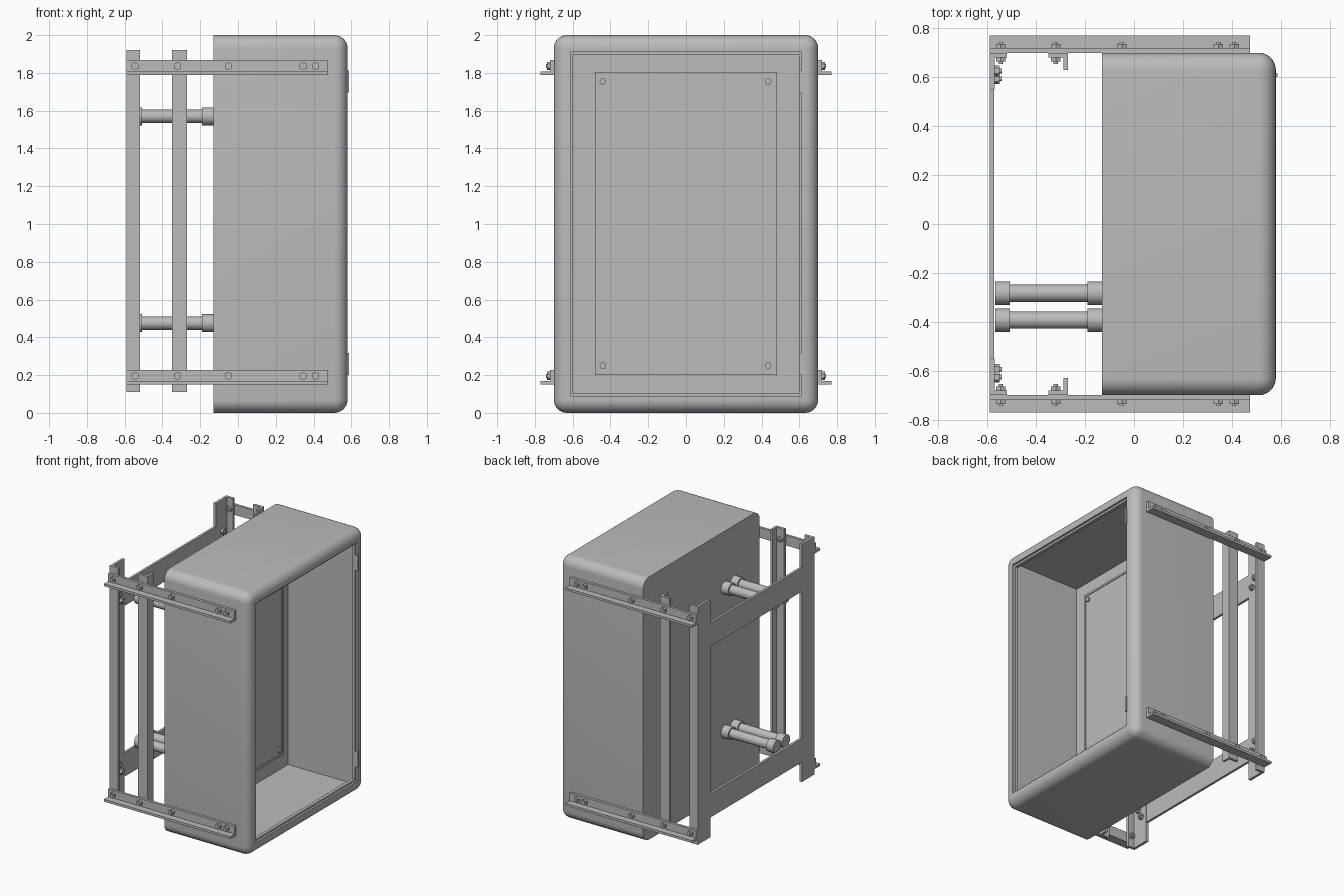
import bpy, bmesh, math
from mathutils import Matrix, Vector

old = bpy.data.objects.get("Cube")
if old:
    bpy.data.objects.remove(old, do_unlink=True)

grey = bpy.data.materials.new("light_grey_metal")
grey.use_nodes = True
grey.diffuse_color = (0.5, 0.5, 0.5, 1)
bsdf = next(n for n in grey.node_tree.nodes if n.type == 'BSDF_PRINCIPLED')
bsdf.inputs["Base Color"].default_value = (0.5, 0.5, 0.5, 1)


def finish(bm, name, smooth=False):
    bmesh.ops.recalc_face_normals(bm, faces=bm.faces)
    mesh = bpy.data.meshes.new(name)
    bm.to_mesh(mesh)
    bm.free()
    mesh.materials.append(grey)
    ob = bpy.data.objects.new(name, mesh)
    bpy.context.collection.objects.link(ob)
    if smooth:
        shade(ob)
    return ob


def activate(ob):
    bpy.ops.object.select_all(action='DESELECT')
    ob.select_set(True)
    bpy.context.view_layer.objects.active = ob


def shade(ob):
    activate(ob)
    bpy.ops.object.shade_smooth_by_angle(angle=math.radians(35))


def add_box(bm, x, y, z):
    """Box from (min, max) ranges on each axis."""
    lo, hi = zip(*(sorted(r) for r in (x, y, z)))
    lo, hi = Vector(lo), Vector(hi)
    size = hi - lo
    m = Matrix.Translation((lo + hi) / 2) @ Matrix.Diagonal((*size, 1))
    return bmesh.ops.create_cube(bm, size=1, matrix=m)["verts"]


def boxes(name, *ranges):
    bm = bmesh.new()
    for r in ranges:
        add_box(bm, *r)
    return finish(bm, name)


def add_rod(bm, centre, axis, radius, length, sides):
    turn = Vector((0, 0, 1)).rotation_difference(Vector(axis)).to_matrix().to_4x4()
    bmesh.ops.create_cone(bm, cap_ends=True, segments=sides, radius1=radius,
                          radius2=radius, depth=length,
                          matrix=Matrix.Translation(centre) @ turn)


def cut(target, cutter):
    cutter.hide_render = True
    mod = target.modifiers.new("opening", 'BOOLEAN')
    mod.operation = 'DIFFERENCE'
    mod.solver = 'EXACT'
    mod.object = cutter
    activate(target)
    bpy.ops.object.modifier_apply(modifier=mod.name)
    bpy.data.objects.remove(cutter, do_unlink=True)


# Cabinet shell: rounded everywhere except around the flat back
BACK, FRONT = -0.13, 0.58
bm = bmesh.new()
add_box(bm, (BACK, FRONT), (-0.7, 0.7), (0, 2))
edges = [e for e in bm.edges if any(v.co.x > 0 for v in e.verts)]
bmesh.ops.bevel(bm, geom=edges, offset=0.07, segments=8, profile=0.5, affect='EDGES')
shell = finish(bm, "cabinet_shell")

# Hollow interior and stepped door opening
for x, y, z in (((-0.05, 0.54), 0.675, 0.025),
                ((0.5, 0.7), 0.6, 0.105),
                ((0.565, 0.72), 0.612, 0.09)):
    cut(shell, boxes("cutter", (x, (-y, y), (z, 2 - z))))
shade(shell)

# Mounting plate with a thin raised border, standoffs and corner screws
PY, PZ = 0.483, (0.2, 1.805)
boxes("mounting_plate", ((0.02, 0.04), (-PY, PY), PZ))
border = [((0.04, 0.046), (s * PY, s * (PY - 0.015)), PZ) for s in (-1, 1)]
border += [((0.04, 0.046), (-PY, PY), (a, b)) for a, b in ((0.2, 0.215), (1.79, 1.805))]
boxes("plate_border", *border)
bm = bmesh.new()
for y in (-0.44, 0.435):
    for z in (0.25, 1.755):
        add_rod(bm, (0.045, y, z), (1, 0, 0), 0.018, 0.014, 6)
        add_rod(bm, (-0.015, y, z), (1, 0, 0), 0.012, 0.08, 12)
finish(bm, "plate_screws")

# Door hinges
for name, z in (("lower_hinge", 0.2), ("upper_hinge", 1.695)):
    boxes(name, ((0.55, 0.587), (0.602, 0.618), (z, z + 0.118)))

# Angle-iron frame, mirrored to both sides
for side, s in (("right", -1), ("left", 1)):
    for level, z in (("lower", 0.15), ("upper", 1.79)):
        boxes(f"{side}_{level}_rail",
              ((-0.59, 0.475), (s * 0.7, s * 0.77), (z, z + 0.018)),
              ((-0.59, 0.475), (s * 0.7, s * 0.72), (z + 0.018, z + 0.077)))
        bm = bmesh.new()
        for x in (-0.545, -0.32, -0.05, 0.345, 0.41):
            add_rod(bm, (x, s * 0.728, z + 0.046), (0, 1, 0), 0.022, 0.016, 6)
            add_rod(bm, (x, s * 0.735, z + 0.046), (0, 1, 0), 0.01, 0.014, 12)
            if x < -0.3:
                add_rod(bm, (x, s * 0.672, z + 0.046), (0, 1, 0), 0.022, 0.016, 6)
                add_rod(bm, (x, s * 0.67, z + 0.046), (0, 1, 0), 0.01, 0.03, 12)
        finish(bm, f"{side}_{level}_rail_bolts")
    height = (0.11, 1.92)
    boxes(f"{side}_rear_post",
          ((-0.59, -0.57), (s * 0.55, s * 0.7), height),
          ((-0.57, -0.52), (s * 0.68, s * 0.7), height))
    boxes(f"{side}_middle_post",
          ((-0.35, -0.27), (s * 0.68, s * 0.7), height),
          ((-0.288, -0.27), (s * 0.63, s * 0.68), height))
    # Bolts holding the crossbars to the rear post
    bm = bmesh.new()
    for z in (0.35, 1.65):
        for dy in (-0.016, 0.016):
            p = s * (0.61 + dy)
            add_rod(bm, (-0.56, p, z + 2 * dy), (1, 0, 0), 0.022, 0.02, 6)
            add_rod(bm, (-0.553, p, z + 2 * dy), (1, 0, 0), 0.01, 0.025, 12)
    finish(bm, f"{side}_crossbar_bolts")

# Crossbars between the rear posts
for name, z in (("lower_crossbar", 0.26), ("upper_crossbar", 1.56)):
    boxes(name, ((-0.59, -0.572), (-0.55, 0.55), (z, z + 0.18)))

# Pipes with a fitting at each end
for level, z in (("lower", 0.475), ("upper", 1.57)):
    bm = bmesh.new()
    for y in (-0.283, -0.393):
        add_rod(bm, (-0.35, y, z), (1, 0, 0), 0.035, 0.43, 32)
        for x in (-0.16, -0.538):
            add_rod(bm, (x, y, z), (1, 0, 0), 0.048, 0.06, 32)
    finish(bm, f"{level}_pipes", smooth=True)
